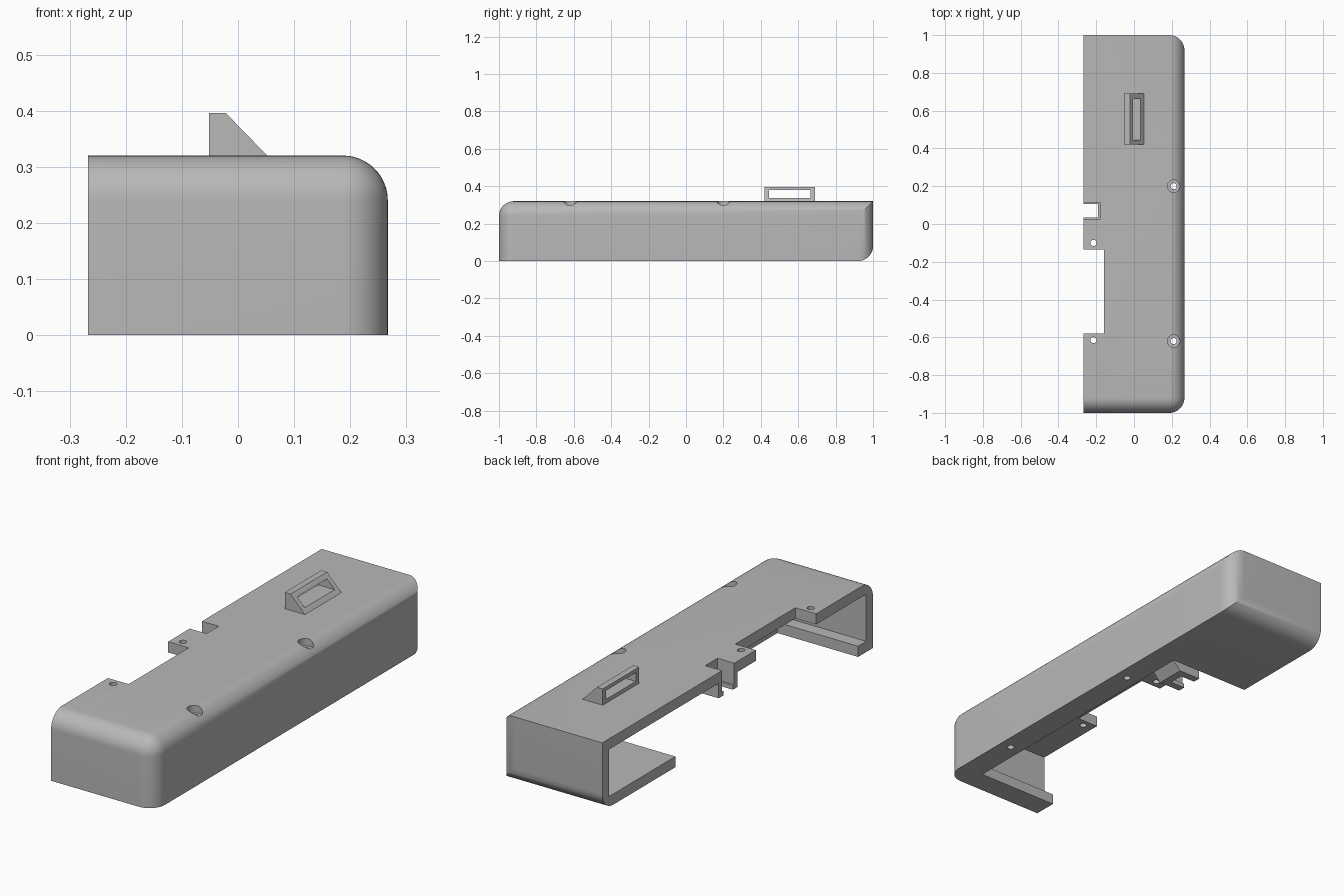
import bpy, bmesh
from mathutils import Vector

if "Cube" in bpy.data.objects:
    bpy.data.objects.remove(bpy.data.objects["Cube"], do_unlink=True)

grey = bpy.data.materials.new("plain grey")
grey.use_nodes = True
colour = (0.48, 0.48, 0.48, 1)
grey.diffuse_color = colour
grey.node_tree.nodes["Principled BSDF"].inputs["Base Color"].default_value = colour


def make(name, bm):
    bmesh.ops.recalc_face_normals(bm, faces=bm.faces)
    mesh = bpy.data.meshes.new(name)
    bm.to_mesh(mesh)
    bm.free()
    mesh.materials.append(grey)
    ob = bpy.data.objects.new(name, mesh)
    bpy.context.collection.objects.link(ob)
    return ob


def box_bm(lo, hi):
    bm = bmesh.new()
    bmesh.ops.create_cube(bm, size=1)
    lo, hi = Vector(lo), Vector(hi)
    bmesh.ops.scale(bm, vec=hi - lo, verts=bm.verts)
    bmesh.ops.translate(bm, vec=(lo + hi) / 2, verts=bm.verts)
    return bm


def box(name, lo, hi):
    return make(name, box_bm(lo, hi))


def cylinder(name, x, y, z0, z1, r):
    bm = bmesh.new()
    bmesh.ops.create_cone(bm, cap_ends=True, segments=32, radius1=r, radius2=r, depth=z1 - z0)
    bmesh.ops.translate(bm, vec=(x, y, (z0 + z1) / 2), verts=bm.verts)
    return make(name, bm)


def prism(name, outline, y0, y1):
    """Extrude an x-z outline along y."""
    bm = bmesh.new()
    face = bm.faces.new([bm.verts.new((x, y0, z)) for x, z in outline])
    new = bmesh.ops.extrude_face_region(bm, geom=[face])["geom"]
    bmesh.ops.translate(bm, vec=(0, y1 - y0, 0),
                        verts=[v for v in new if isinstance(v, bmesh.types.BMVert)])
    return make(name, bm)


def cut(ob, cutters):
    """Subtract each cutter, then bake the result and drop the cutters."""
    for c in cutters:
        c.hide_render = True
        mod = ob.modifiers.new("cut", "BOOLEAN")
        mod.operation, mod.solver, mod.object = "DIFFERENCE", "EXACT", c
    bpy.context.view_layer.update()
    graph = bpy.context.evaluated_depsgraph_get()
    baked = bpy.data.meshes.new_from_object(ob.evaluated_get(graph))
    ob.modifiers.clear()
    ob.data = baked
    for c in cutters:
        bpy.data.objects.remove(c, do_unlink=True)


W, H, T, R = 0.267, 0.32, 0.05, 0.08

# Shell: block with rounded outer edges
bm = box_bm((-W, -1, 0), (W, 1, H))


def rounded(edge):
    m = (edge.verts[0].co + edge.verts[1].co) / 2
    right, front, back = m.x > 0.2, m.y < -0.9, m.y > 0.9
    top, bottom = m.z > H - 0.01, m.z < 0.01
    return ((right and top) or (front and top) or (back and bottom)
            or (right and (front or back) and not top and not bottom))


bmesh.ops.bevel(bm, geom=[e for e in bm.edges if rounded(e)], offset=R,
                segments=12, profile=0.5, affect="EDGES")
shell = make("shell", bm)

# Cavity, floor opening and side notches
cutters = [
    box("cavity", (-0.5, -1 + T, T), (W - T, 1 - T, H - T)),
    box("floor_opening", (-0.5, -0.89, -0.1), (0.15, 0.46, 0.15)),
    box("large_notch", (-0.5, -0.58, 0.2), (-0.16, -0.135, 0.5)),
    box("small_notch", (-0.5, 0.025, 0.2), (-0.18, 0.115, 0.5)),
]
# Screw holes: plain on the open side, counterbored on the rounded side
for y in (-0.615, -0.1):
    cutters.append(cylinder("small_hole", -0.215, y, 0.2, 0.5, 0.016))
for y in (-0.62, 0.2):
    cutters.append(cylinder("bore", 0.21, y, -0.1, 0.5, 0.016))
    cutters.append(cylinder("counterbore", 0.21, y, 0.285, 0.5, 0.033))
cut(shell, cutters)

# Slotted wedge on the top
wedge = prism("top_wedge", [(-0.052, H - 0.005), (-0.052, 0.396), (-0.022, 0.396),
                            (0.052, H), (0.052, H - 0.005)], 0.42, 0.69)
cut(wedge, [box("slot", (-0.2, 0.445, 0.338), (0.2, 0.665, 0.379))])

# Bracket hanging below the small notch
low, under = 0.2, H - T + 0.002
parts = [shell, wedge]
for name, y0, y1, lip0, lip1 in (("front", 0, 0.025, 0.02, 0.035),
                                 ("back", 0.115, 0.14, 0.105, 0.12)):
    parts.append(box("bracket_wall_" + name, (-W, y0, low), (-0.18, y1, under)))
    parts.append(box("bracket_lip_" + name, (-W, lip0, low), (-0.18, lip1, low + 0.02)))
parts.append(box("bracket_lip_inner", (-0.19, 0.03, low), (-0.175, 0.11, low + 0.02)))
parts.append(prism("bracket_gusset", [(-0.18, low), (-0.155, low), (-0.085, under),
                                      (-0.18, under)], 0, 0.14))

# Smooth the curved faces, keep the corners sharp
bpy.ops.object.select_all(action="DESELECT")
for ob in parts:
    ob.select_set(True)
bpy.context.view_layer.objects.active = shell
bpy.ops.object.shade_smooth_by_angle(angle=0.5)
